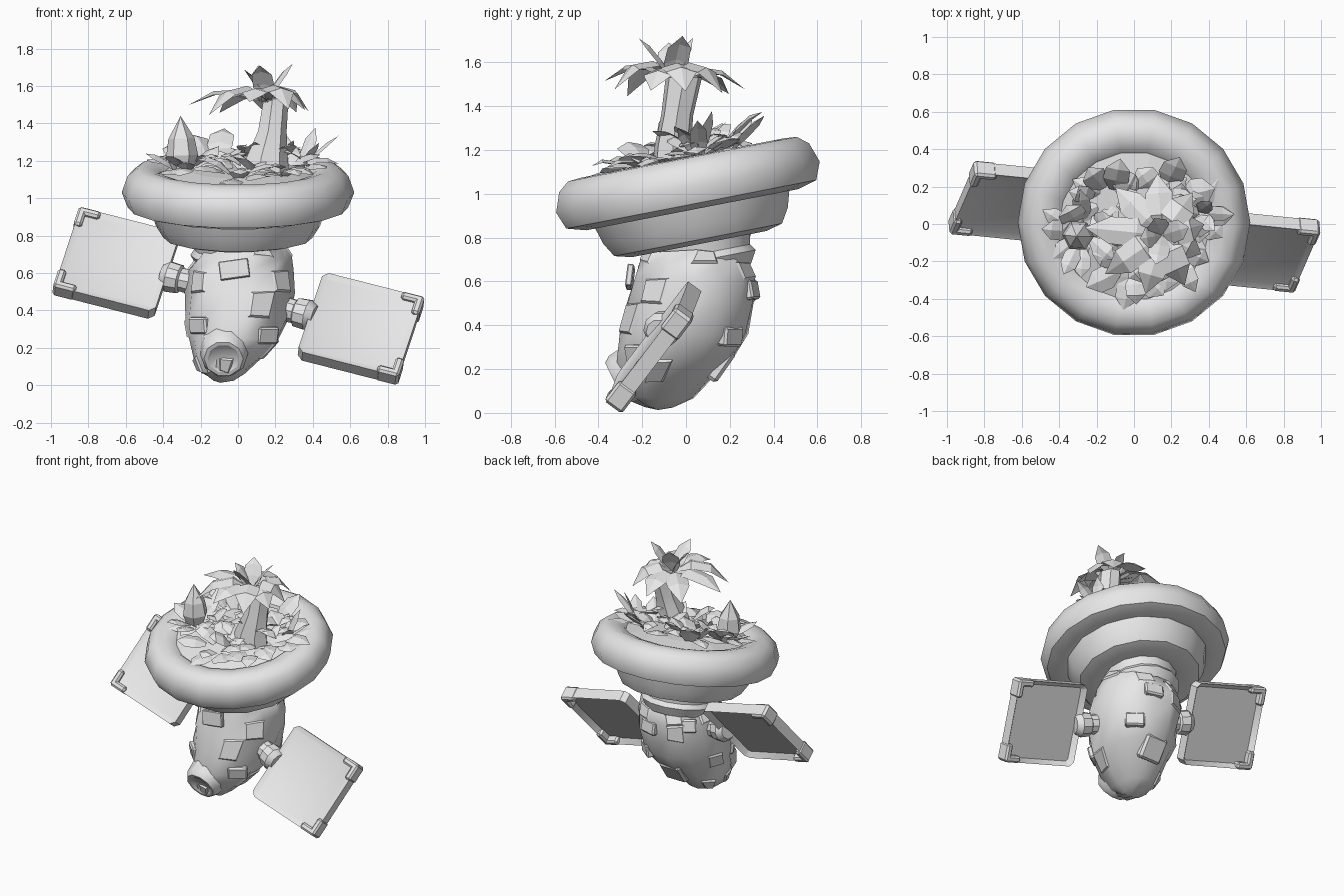
import bpy, bmesh, math, random
from mathutils import Vector, Matrix

if "Cube" in bpy.data.objects:
    bpy.data.objects.remove(bpy.data.objects["Cube"])

random.seed(4)
grey = bpy.data.materials.new("plain grey")
grey.diffuse_color = (0.8, 0.8, 0.8, 1)
grey.use_nodes = True
grey.node_tree.nodes["Principled BSDF"].inputs["Base Color"].default_value = grey.diffuse_color


def finish(name, bm, matrix=None, smooth=35):
    bmesh.ops.remove_doubles(bm, verts=bm.verts, dist=0.0005)
    if matrix:
        bm.transform(matrix)
    me = bpy.data.meshes.new(name)
    bm.to_mesh(me)
    bm.free()
    me.materials.append(grey)
    ob = bpy.data.objects.new(name, me)
    bpy.context.collection.objects.link(ob)
    if smooth:
        bpy.ops.object.select_all(action='DESELECT')
        ob.select_set(True)
        bpy.context.view_layer.objects.active = ob
        bpy.ops.object.shade_smooth_by_angle(angle=math.radians(smooth))
    return ob


def loft(rings, sides):
    """Stack of ellipses: (centre x, centre y, z, radius x, radius y)."""
    bm = bmesh.new()
    loops = []
    for cx, cy, z, rx, ry in rings:
        loops.append([bm.verts.new((cx + rx * math.cos(2 * math.pi * i / sides),
                                    cy + ry * math.sin(2 * math.pi * i / sides), z))
                      for i in range(sides)])
    for a, b in zip(loops, loops[1:]):
        for i in range(sides):
            j = (i + 1) % sides
            bm.faces.new((a[i], a[j], b[j], b[i]))
    bmesh.ops.remove_doubles(bm, verts=bm.verts, dist=0.0005)
    return bm


def lathe(name, profile, sides, matrix, smooth=35):
    return finish(name, loft([(0, 0, z, r, r) for r, z in profile], sides), matrix, smooth)


def axes(x, y, z, at):
    m = Matrix((x, y, z)).transposed().to_4x4()
    m.translation = at
    return m


def along(direction, at):
    return Matrix.Translation(at) @ Vector(direction).to_track_quat('Z', 'Y').to_matrix().to_4x4()


def box(size, centre=(0, 0, 0), bevel=0.0):
    bm = bmesh.new()
    bmesh.ops.create_cube(bm, size=1)
    bm.transform(Matrix.Translation(centre) @ Matrix.Diagonal((*size, 1)))
    if bevel:
        bmesh.ops.bevel(bm, geom=bm.edges[:], offset=bevel, segments=1, affect='EDGES')
    return bm


def leaf(bm, base, az, length, width, arch, end):
    """Folded pointed blade that arches up and ends at height 'end'."""
    out = Vector((math.cos(az), math.sin(az), 0))
    side = Vector((-out.y, out.x, 0))
    rows = []
    for t, w in ((0, .3), (.33, .9), (.68, .85), (1, 0)):
        p = Vector(base) + out * length * t + Vector((0, 0, arch * 4 * t * (1 - t) + end * t))
        h = side * width * w / 2
        drop = Vector((0, 0, width * w * .15))
        rows.append([bm.verts.new(p + h - drop), bm.verts.new(p), bm.verts.new(p - h - drop)])
    for a, b in zip(rows, rows[1:]):
        for i in (0, 1):
            if b is rows[-1]:
                bm.faces.new((a[i], a[i + 1], b[1]))
            else:
                bm.faces.new((a[i], a[i + 1], b[i + 1], b[i]))
    bmesh.ops.delete(bm, geom=[v for v in rows[-1] if not v.link_faces], context='VERTS')


# Planter dish, tilted down toward the front
dish = Matrix.Translation((0, .005, 1.05)) @ Matrix.Rotation(math.radians(11), 4, 'X')
lathe("planter_rim", [(.44, -.11), (.50, -.125), (.59, -.10), (.622, -.02), (.59, .07),
                      (.54, .11), (.48, .115), (.42, .10), (.38, .06)], 18, dish, 50)
lathe("planter_bowl", [(.23, -.27), (.32, -.285), (.40, -.265), (.44, -.20), (.47, -.10)], 14, dish)
lathe("planter_soil", [(.42, .08), (.28, .11), (.12, .125), (0, .125)], 14, dish, 0)
lathe("neck_collar", [(.22, -.42), (.255, -.36), (.235, -.33), (.245, -.27)], 14, dish)

# Egg-shaped pod leaning forward, with a few raised hull plates
body = loft([(-.09, -.12, .015, 0, 0), (-.08, -.12, .03, .06, .07), (-.08, -.125, .07, .12, .16),
             (-.06, -.10, .15, .18, .215), (-.02, -.055, .25, .24, .275), (0, -.015, .36, .28, .30),
             (.01, .02, .50, .295, .30), (.01, .04, .61, .28, .285), (.03, .03, .68, .25, .255),
             (.03, .04, .74, .21, .22)], 14)
bmesh.ops.recalc_face_normals(body, faces=body.faces)
for v in body.verts:
    v.co += Vector([random.uniform(-.009, .009) for _ in range(3)])
plates = [f for f in body.faces if len(f.verts) == 4 and f.calc_center_median().z > .1
          and random.random() < .16]
bmesh.ops.inset_individual(body, faces=plates, thickness=.012, depth=.012)
finish("pod_body", body)

# Nose thruster, hull badge and rear hatch
lathe("nose_thruster", [(.135, -.08), (.125, .01), (.105, .04), (.085, .04), (.07, .03), (0, .025)],
      10, along((-.05, -.85, -.45), (-.075, -.285, .16)))
finish("hull_badge", box((.16, .10, .03), bevel=.005),
       along((-.05, -1, .12), (-.02, -.255, .62)) @ Matrix.Rotation(math.radians(8), 4, 'Z'))
finish("rear_hatch", box((.17, .17, .06), bevel=.015), along((0, 1, -.7), (-.02, .16, .22)))
for i, (x, y, z) in enumerate([(.15, -.22, .27), (-.2, -.2, .32), (.08, .29, .56),
                               (-.16, .22, .6), (.16, .2, .35)]):
    finish(f"hull_block_{i}", box((.13, .09, .06), bevel=.01), along((x, y, (z - .42) * .4), (x, y, z)))

# Solar wings share one tilted frame: U across, V up the panel, N out of the face
U = Vector((.55, -.055, -.14)).normalized()
V = Vector((.15, .325, .425))
V = (V - U * V.dot(U)).normalized()
N = U.cross(V)
for side, centre, root in ((-1, (-.648, .115, .65), (-.22, .045, .545)),
                           (1, (.652, -.145, .305), (.22, -.065, .415))):
    tag = "left" if side < 0 else "right"
    frame = axes(U, V, N, Vector(centre))
    panel = box((.555, .55, .075))
    corner_edges = [e for e in panel.edges if abs(e.verts[0].co.z - e.verts[1].co.z) > .05]
    bmesh.ops.bevel(panel, geom=corner_edges, offset=.03, segments=1, affect='EDGES')
    panel.normal_update()
    for sign, depth in ((1, -.012), (-1, -.035)):
        face = [f for f in panel.faces if f.normal.z * sign > .9]
        bmesh.ops.inset_individual(panel, faces=face, thickness=.03, depth=depth)
    finish(f"{tag}_solar_panel", panel, frame)
    # L-shaped brackets on the outer corners
    for v in (-1, 1):
        end = "top" if v > 0 else "bottom"
        finish(f"{tag}_{end}_bracket_side", box((.045, .12, .10), (side * .262, v * .215, 0), .012), frame)
        finish(f"{tag}_{end}_bracket_end", box((.12, .045, .10), (side * .222, v * .255, 0), .012), frame)
    # Stub arm and its joint
    hub = Vector(centre) - U * side * .27
    arm = hub - Vector(root)
    L = arm.length
    lathe(f"{tag}_wing_arm", [(.07, 0), (.065, L * .5), (.08, L * .55), (.085, L * .9), (.06, L + .02),
                             (0, L + .02)], 10, along(arm, root))

# Palm trunk and crown
finish("palm_trunk", loft([(.14, -.06, 1.08, .14, .10), (.15, -.06, 1.22, .115, .085),
                           (.18, -.04, 1.36, .08, .075), (.20, -.01, 1.53, .07, .085),
                           (.20, -.01, 1.56, 0, 0)], 7))
crown = bmesh.new()
for i in range(9):
    az = 2 * math.pi * i / 9 + .25
    reach = .32 - .08 * math.cos(az) + random.uniform(-.02, .02)
    leaf(crown, (.15, -.06, 1.52), az, reach, .17, random.uniform(.07, .12), random.uniform(-.09, .0))
for az, reach, end in ((.3, .15, .20), (2.0, .10, .19), (3.3, .12, .17), (4.5, .16, .19)):
    leaf(crown, (.15, -.06, 1.52), az, reach, .13, .03, end)
finish("palm_crown", crown, None, 0)

# Ground foliage: leaf rosettes, placed in dish coordinates
foliage = bmesh.new()
for cx, cy, count, spread, height in ((-.27, -.03, 14, .10, .13), (.20, -.08, 14, .16, .09),
                                      (.14, .15, 15, .13, .15), (-.12, .15, 10, .10, .13),
                                      (.0, -.20, 10, .11, .08), (.34, .06, 8, .05, .14)):
    for i in range(count):
        az = 2 * math.pi * i / count + random.uniform(-.3, .3)
        r = spread * random.random()
        base = (cx + r * math.cos(az), cy + r * math.sin(az), random.uniform(.10, .14))
        leaf(foliage, base, az, random.uniform(.12, .20), random.uniform(.10, .17),
             random.uniform(.01, .05), random.uniform(-.03, height))
for az, reach, end in ((.1, .20, .17), (.9, .12, .20), (5.6, .12, .15)):
    leaf(foliage, (.34, .08, .10), az, reach, .09, .02, end)
finish("ground_foliage", foliage, dish, 0)

# Pointed bud on the left
lathe("plant_bud", [(.05, 0), (.085, .09), (.07, .18), (0, .30)], 6,
      along((-.04, -.02, 1), (-.295, -.06, 1.14)), 0)
